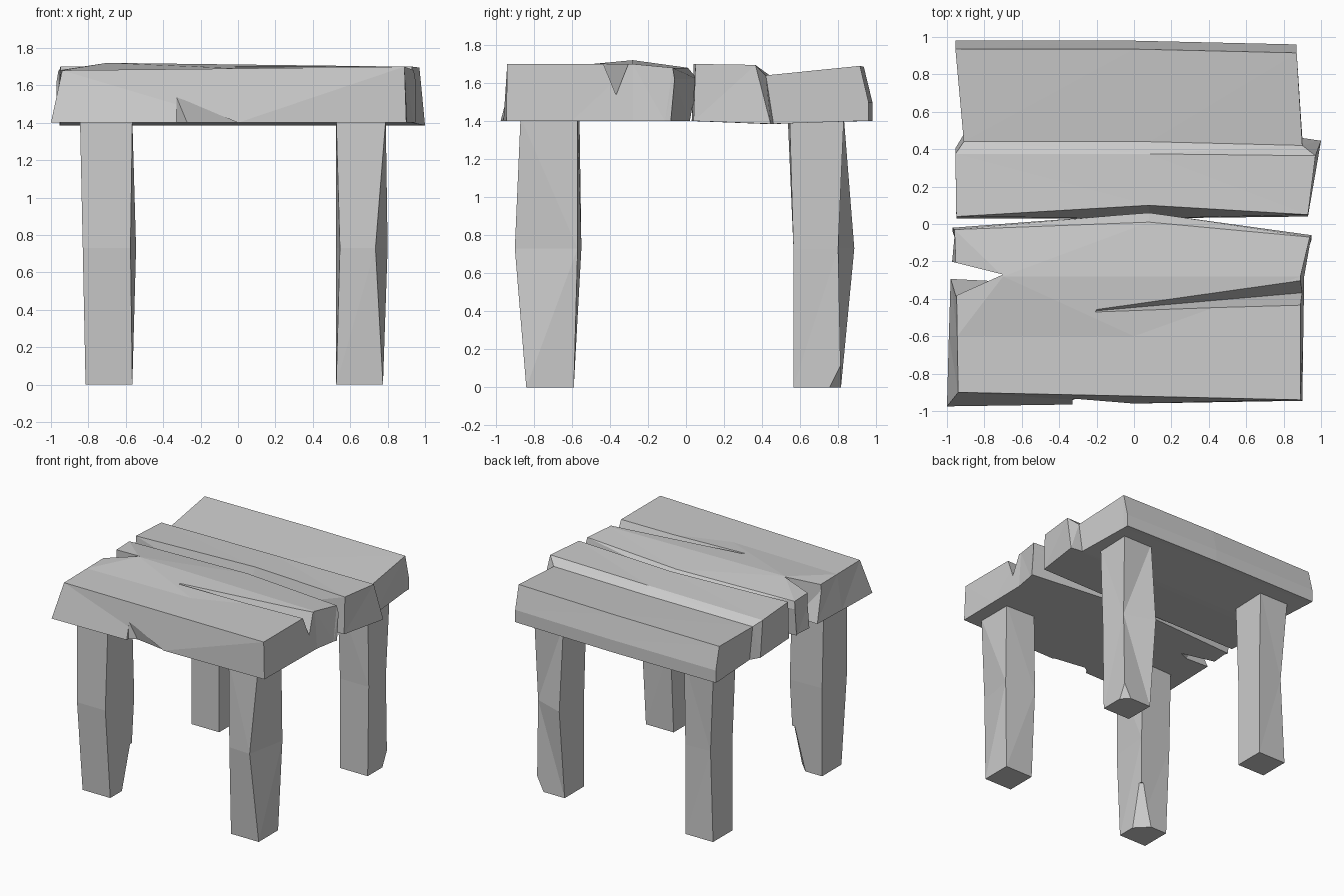
import bpy, bmesh

default_cube = bpy.data.objects.get("Cube")
if default_cube:
    bpy.data.objects.remove(default_cube, do_unlink=True)

colour = (0.6, 0.6, 0.6, 1)
grey = bpy.data.materials.new("plain grey wood")
grey.use_nodes = True
grey.diffuse_color = colour
grey.node_tree.nodes["Principled BSDF"].inputs["Base Color"].default_value = colour

seat_base = 1.4
seat_top = 1.68
leg_bend = 0.73
leg_half = 0.125


def finish(name, bm):
    """Turn a bmesh into a named, flat shaded object."""
    bmesh.ops.recalc_face_normals(bm, faces=bm.faces)
    mesh = bpy.data.meshes.new(name)
    bm.to_mesh(mesh)
    bm.free()
    mesh.materials.append(grey)
    obj = bpy.data.objects.new(name, mesh)
    bpy.context.collection.objects.link(obj)
    return obj


def loft(name, rings):
    """Join rings of equal point count and cap both ends."""
    bm = bmesh.new()
    loops = [[bm.verts.new(point) for point in ring] for ring in rings]
    for lower, upper in zip(loops, loops[1:]):
        for i in range(len(lower)):
            j = (i + 1) % len(lower)
            bm.faces.new((lower[i], lower[j], upper[j], upper[i]))
    bm.faces.new(loops[0])
    bm.faces.new(loops[-1])
    bmesh.ops.recalc_face_normals(bm, faces=bm.faces)
    bmesh.ops.triangulate(bm, faces=bm.faces)
    return finish(name, bm)


def cut(target, name, points):
    """Carve a convex wedge out of a part."""
    bm = bmesh.new()
    for point in points:
        bm.verts.new(point)
    bmesh.ops.convex_hull(bm, input=bm.verts)
    wedge = finish(name, bm)
    wedge.hide_render = True
    wedge.hide_set(True)
    modifier = target.modifiers.new(name, 'BOOLEAN')
    modifier.operation = 'DIFFERENCE'
    modifier.solver = 'EXACT'
    modifier.object = wedge


def section(y, left, right, top=seat_top, tilt=0.02, middle=0, crown=0,
            bow=0, under_bow=0, skew=0, foot=0, twist=0,
            flare_left=0, flare_right=0, base=seat_base):
    """One lengthwise slice of a plank, three points above and three below.

    bow and skew shift the middle and right end across the plank; foot
    shifts the underside, twist its right end, and the flares widen it.
    """
    upper = [(left, y, top),
             (middle, y + bow, top + tilt / 2 + crown),
             (right, y + skew, top + tilt)]
    lower = [(right + flare_right, y + skew + foot + twist, base),
             (middle, y + under_bow + foot + twist / 2, base),
             (left - flare_left, y + foot, base)]
    return upper + lower


# Front plank, from its front edge to the bowed back edge
front_plank = loft("front_plank", [
    section(y=-0.9, left=-0.94, right=0.89, bow=-0.02, under_bow=-0.02,
            skew=-0.04, foot=-0.075, twist=0.07,
            flare_left=0.06, flare_right=0.01),
    section(y=-0.6, left=-0.945, right=0.89,
            flare_left=0.045, flare_right=0.015),
    section(y=-0.28, left=-0.95, right=0.89, middle=-0.7, crown=0.03,
            flare_left=0.03, flare_right=0.02),
    section(y=-0.03, left=-0.96, right=0.94, middle=0.08, tilt=0,
            bow=0.04, under_bow=0.03, skew=-0.04, foot=-0.04),
    section(y=-0.02, left=-0.97, right=0.95, middle=0.08, tilt=0,
            top=1.62, bow=0.08, under_bow=0.06, skew=-0.04, foot=-0.02),
])

# Splits and chips in the front plank
above = seat_top + 0.15
below = seat_base - 0.1
outside = 1.1

split_y = -0.27
cut(front_plank, "end_split_cutter", [
    (-0.7, split_y, above),
    (-0.7, split_y, below),
    (-outside, split_y - 0.18, above),
    (-outside, split_y + 0.02, below),
    (-outside, split_y + 0.1, above),
    (-outside, split_y + 0.1, below),
])

crack_y = -0.35
cut(front_plank, "long_crack_cutter", [
    (-0.27, crack_y - 0.12, seat_top + 0.015),
    (outside, crack_y, seat_top - 0.17),
    (outside, crack_y - 0.13, above),
    (outside, crack_y + 0.13, above),
])

chip_x = -0.33
cut(front_plank, "front_chip_cutter", [
    (chip_x, -0.935, 1.54),
    (chip_x, -outside, 1.54),
    (chip_x, -0.95, below),
    (chip_x, -outside, below),
    (chip_x + 0.1, -0.89, below),
    (0, -0.95, seat_base),
    (0, -outside, seat_base),
])

# Back plank, rising over a stepped ridge to a bevelled back edge
loft("back_plank", [
    section(y=0.04, left=-0.95, right=0.93, top=1.7, tilt=0,
            middle=0.08, bow=0.06, skew=0.01, foot=-0.01),
    section(y=0.375, left=-0.955, right=0.97, tilt=0.015, skew=-0.01,
            middle=0.08, foot=0.03, twist=0.05, flare_right=0.03, base=1.385),
    section(y=0.44, left=-0.91, right=0.9, top=1.64, tilt=0,
            middle=0.08, skew=-0.02, foot=0.04, base=1.385),
    section(y=0.935, left=-0.955, right=0.87, tilt=0.01, skew=-0.02),
    section(y=0.98, left=-0.955, right=0.87, top=1.5, tilt=0, skew=-0.02),
])


def leg(name, x, y, outer=(0, 0), beside=(0, 0), inner=(0, 0), behind=(0, 0),
        flare=(0.015, 0.015)):
    """A squared post with its corners knocked about at mid height.

    Shifts are (away from the centre in x, away in y), for the corners in
    turn from the outermost; flare moves the outer sides at the top.
    """
    side = 1 if x > 0 else -1
    end = 1 if y > 0 else -1

    def corners(z, shifts):
        pattern = ((1, 1), (-1, 1), (-1, -1), (1, -1))
        return [(x + side * (leg_half * u + dx), y + end * (leg_half * v + dy), z)
                for (u, v), (dx, dy) in zip(pattern, shifts)]

    grow_x, grow_y = flare
    top = [(grow_x, grow_y), (0, grow_y), (0, -0.03), (grow_x, -0.02)]
    return loft(name, [
        corners(0, [(0, 0)] * 4),
        corners(leg_bend, [outer, beside, inner, behind]),
        corners(seat_base + 0.02, top),
    ])


def chip_foot(target, name, x, y, size, height):
    """Slice the back left bottom corner off a leg centred at x, y."""
    cx, cy, reach = x + leg_half, y + leg_half, 0.3
    cut(target, name, [
        (cx + reach, cy - reach, height),
        (cx - reach, cy + reach, height),
        (cx + reach, cy + reach, height),
        (cx + reach, cy - reach - 2 * size, -height),
        (cx - reach - 2 * size, cy + reach, -height),
        (cx + reach, cy + reach, -height),
    ])


# Four roughly hewn legs, each bent a little differently
leg("front_left_leg", 0.65, -0.715, outer=(-0.04, 0.06), beside=(0.02, 0.05),
    inner=(0, -0.04), behind=(0.025, -0.02), flare=(0.015, 0.03))
front_right_leg = leg("front_right_leg", -0.69, -0.715, outer=(0.015, 0.05),
                      beside=(0.01, 0.05), inner=(-0.02, -0.03),
                      behind=(0.015, -0.02), flare=(0.03, 0.03))
back_left_leg = leg("back_left_leg", 0.65, 0.69, outer=(0, -0.015),
                    beside=(0, 0.07), behind=(0.01, 0))
leg("back_right_leg", -0.69, 0.69, outer=(-0.03, -0.01))
chip_foot(front_right_leg, "front_right_foot_cutter", -0.69, -0.715, 0.1, 0.35)
chip_foot(back_left_leg, "back_left_foot_cutter", 0.65, 0.69, 0.06, 0.12)
